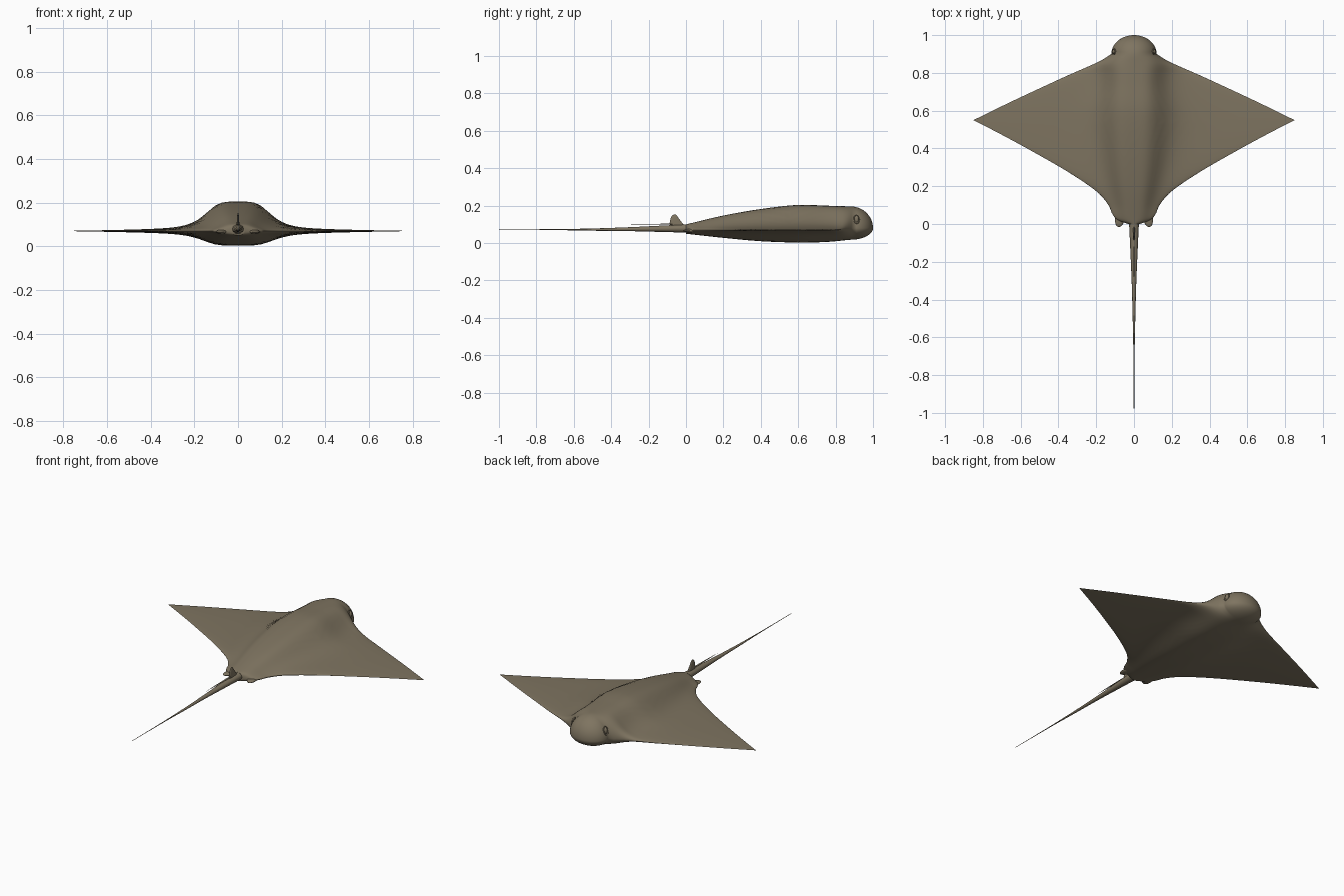
import bpy, bmesh, math
from mathutils import Vector

cube = bpy.data.objects.get("Cube")
if cube:
    bpy.data.objects.remove(cube, do_unlink=True)

skin = bpy.data.materials.new("olive brown skin")
skin.use_nodes = True
colour = (0.21, 0.175, 0.118, 1)
skin.diffuse_color = colour
bsdf = skin.node_tree.nodes["Principled BSDF"]
bsdf.inputs["Base Color"].default_value = colour
bsdf.inputs["Roughness"].default_value = 0.7


def curve(pts, v):
    """Smooth interpolation through (position, value) points."""
    v = min(max(v, pts[0][0]), pts[-1][0])
    n = len(pts)
    i = next(k for k in range(n - 1) if v <= pts[k + 1][0])

    def slope(k):
        a, b = pts[max(k - 1, 0)], pts[min(k + 1, n - 1)]
        return (b[1] - a[1]) / (b[0] - a[0])
    (x0, y0), (x1, y1) = pts[i], pts[i + 1]
    h = x1 - x0
    t = (v - x0) / h
    return ((1 + 2 * t) * (1 - t) ** 2 * y0 + t * (1 - t) ** 2 * h * slope(i)
            + t * t * (3 - 2 * t) * y1 + t * t * (t - 1) * h * slope(i + 1))


def finish(name, bm, angle=50):
    bmesh.ops.remove_doubles(bm, verts=bm.verts, dist=0.00005)
    bmesh.ops.recalc_face_normals(bm, faces=bm.faces)
    mesh = bpy.data.meshes.new(name)
    bm.to_mesh(mesh)
    bm.free()
    mesh.materials.append(skin)
    ob = bpy.data.objects.new(name, mesh)
    bpy.context.collection.objects.link(ob)
    bpy.ops.object.select_all(action='DESELECT')
    ob.select_set(True)
    bpy.context.view_layer.objects.active = ob
    bpy.ops.object.shade_smooth_by_angle(angle=math.radians(angle))
    return ob


def loft(name, rings, angle=50):
    """Skin closed rings of points, capping both ends."""
    bm = bmesh.new()
    loops = [[bm.verts.new(p) for p in r] for r in rings]
    for a, b in zip(loops, loops[1:]):
        for i in range(len(a)):
            j = (i + 1) % len(a)
            bm.faces.new((a[i], a[j], b[j], b[i]))
    bm.faces.new(loops[0])
    bm.faces.new(loops[-1])
    return finish(name, bm, angle)


def ellipsoid(name, centre, radii):
    bm = bmesh.new()
    bmesh.ops.create_uvsphere(bm, u_segments=20, v_segments=12, radius=1)
    for v in bm.verts:
        v.co = Vector(centre) + Vector(a * b for a, b in zip(v.co, radii))
    return finish(name, bm)


# Body and wings: outline, back and belly profiles along y
TRAILING = [(0, .03), (.02, .085), (.05, .113), (.1, .135), (.17, .195),
            (.27, .34), (.38, .53), (.47, .695), (.55, .85)]
LEADING = [(.55, .85), (.65, .645), (.78, .365), (.86, .185), (.9, .12)]
BACK = [(0, .1), (.2, .147), (.4, .182), (.6, .204), (.75, .2), (.88, .196)]
BELLY = [(0, .05), (.2, .028), (.4, .01), (.6, .003), (.75, .006), (.88, .018)]
RIDGE = [(0, .07), (.2, .11), (.4, .14), (.6, .155), (.8, .15), (.9, .2)]
WING_Z, HALF = 0.07, 24


def section(y):
    if y < .55:
        w = curve(TRAILING, y)
    elif y < .9:
        w = curve(LEADING, y)
    else:
        w = .12 * math.sqrt(max(1 - ((y - .9) / .1) ** 2, 0))
    nose = math.sqrt(max(1 - (max(y - .88, 0) / .12) ** 2, 0))
    mid = WING_Z + .01 * min(max((y - .8) / .1, 0), 1)
    ridge = curve(RIDGE, y)
    spread = 1 + min(max((w - .12) / .4, 0), 1)
    xs = [math.sin(i / HALF * math.pi / 2) ** spread for i in range(HALF + 1)]
    xs = [-s for s in reversed(xs[1:])] + xs

    def height(s, peak, width):
        x = abs(s) * w
        hump = 1 / (1 + (x / width) ** 4.5)
        wing = min(.017, abs(peak - mid)) * (1 - x / .86)
        size = wing + (abs(peak - mid) - wing) * hump
        return mid + math.copysign(size, peak - mid) * nose * math.sqrt(max(1 - s * s, 0))
    top = [(s * w, y, height(s, curve(BACK, y), ridge)) for s in xs]
    low = [(s * w, y, height(s, curve(BELLY, y), ridge * 1.1)) for s in xs[-2:0:-1]]
    return top + low


stations = [.55 * math.sin(i / 30 * math.pi / 2) for i in range(30)]
stations = [.55 * (1 - math.cos(i / 30 * math.pi / 2)) for i in range(30)]
stations += [.55 + .35 * i / 22 for i in range(22)]
stations += [.9 + .0999 * math.sin(i / 14 * math.pi / 2) for i in range(15)]
loft("body_and_wings", [section(y) for y in stations], 60)

# Whip tail
TAIL = [(-1, .0012), (-.7, .003), (-.5, .007), (-.3, .0125), (-.15, .019), (0, .026), (.06, .03)]
rings = []
for i in range(29):
    y = .06 - 1.06 * i / 28
    r = curve(TAIL, y)
    z = .072 + .006 * max(0, 1 + y / .5)
    rings.append([(r * math.cos(a), y, z + .85 * r * math.sin(a))
                  for a in (k / 12 * math.tau for k in range(12))])
loft("tail", rings)

# Stinging spine lying above the tail
loft("tail_spine", [[(r * math.cos(a), y, .101 + .5 * r * math.sin(a))
                     for a in (k / 6 * math.tau for k in range(6))]
                    for y, r in ((-.06, .005), (-.11, .006), (-.2, .004), (-.3, .0006))])

# Dorsal fin: thin swept slices from root to tip
fin = []
for z, front, back, t in ((.085, .0, -.08, .007), (.105, -.018, -.088, .006), (.13, -.037, -.083, .005),
                          (.146, -.048, -.075, .003), (.153, -.056, -.066, .001)):
    c, h = (front + back) / 2, (front - back) / 2
    fin.append([(t * math.sin(a), c + h * math.cos(a), z)
                for a in (k / 12 * math.tau for k in range(12))])
loft("dorsal_fin", fin)

# Paired pelvic fins and eyes
for side, label in ((1, "left"), (-1, "right")):
    pelvic = ellipsoid(label + "_pelvic_fin", (0, 0, 0), (.026, .05, .01))
    pelvic.location = (side * .073, .033, .066)
    pelvic.rotation_euler.z = side * math.radians(12)

    ellipsoid(label + "_eye", (side * .105, .912, .127), (.011, .012, .021))
    bpy.ops.mesh.primitive_torus_add(major_segments=24, minor_segments=8, major_radius=.02,
                                     minor_radius=.003, location=(side * .107, .912, .127),
                                     rotation=(0, side * math.radians(70), side * math.radians(8)))
    lid = bpy.context.object
    lid.name = label + "_eyelid"
    lid.scale = (1.15, .75, 1)
    lid.data.materials.append(skin)
    bpy.ops.object.shade_smooth_by_angle()
